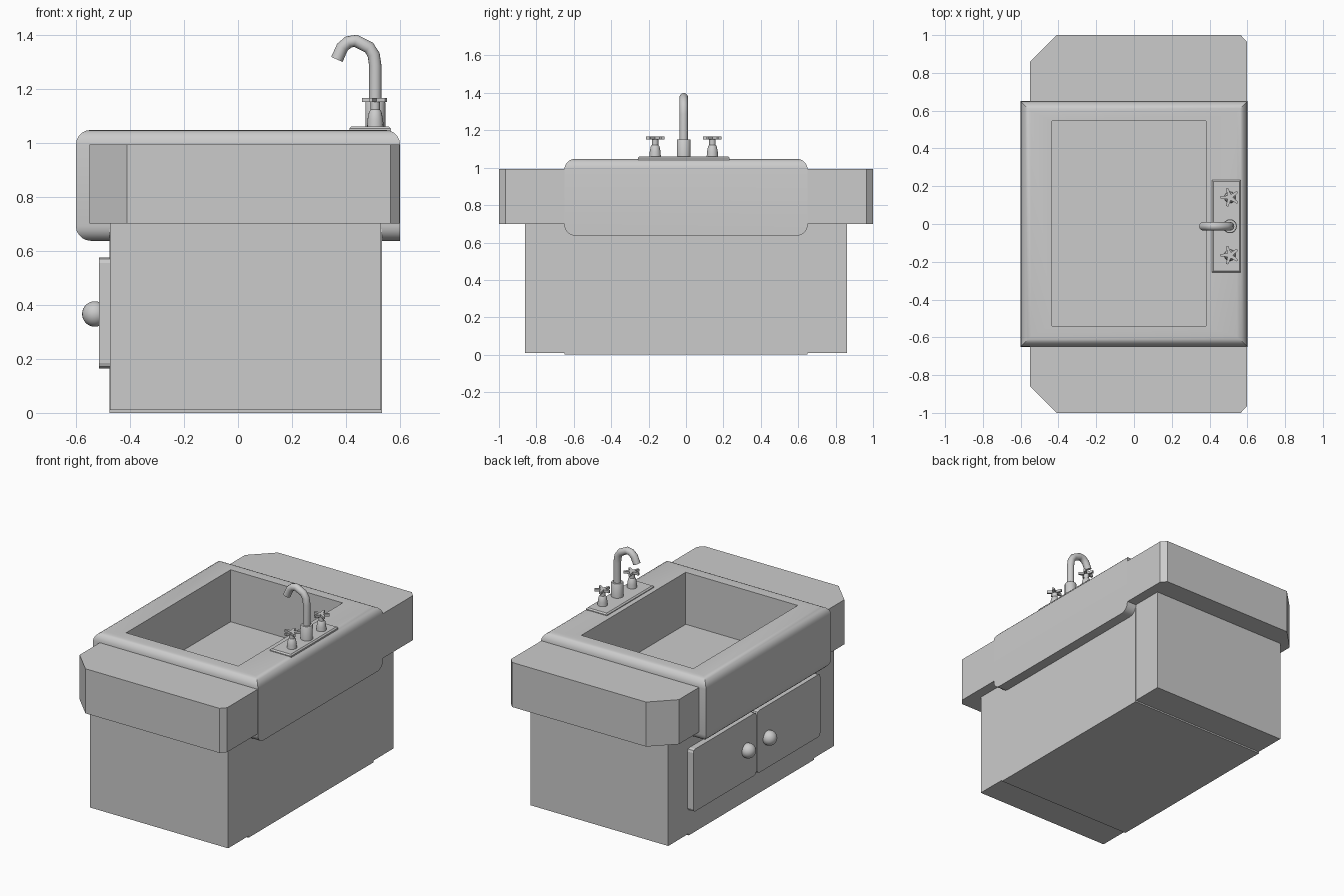
import bpy, bmesh
from math import radians, pi, cos, sin
from mathutils import Matrix

if "Cube" in bpy.data.objects:
    bpy.data.objects.remove(bpy.data.objects["Cube"])


def finish(bm, name, smooth=False):
    bmesh.ops.recalc_face_normals(bm, faces=bm.faces)
    me = bpy.data.meshes.new(name)
    bm.to_mesh(me)
    bm.free()
    ob = bpy.data.objects.new(name, me)
    bpy.context.collection.objects.link(ob)
    if smooth:
        bpy.ops.object.select_all(action='DESELECT')
        ob.select_set(True)
        bpy.context.view_layer.objects.active = ob
        bpy.ops.object.shade_smooth_by_angle(angle=radians(40))
    return ob


def box(name, x, y, z, bevel=0, segments=1, pick=None, smooth=False):
    """Box from ranges; pick(direction, midpoint) chooses the bevelled edges."""
    bm = bmesh.new()
    bmesh.ops.create_cube(bm, size=1)
    for v in bm.verts:
        v.co = [r[0] if c < 0 else r[1] for c, r in zip(v.co, (x, y, z))]
    if bevel:
        edges = []
        for e in bm.edges:
            a, b = e.verts[0].co, e.verts[1].co
            if pick is None or pick((b - a).normalized(), (a + b) / 2):
                edges.append(e)
        bmesh.ops.bevel(bm, geom=edges, offset=bevel, segments=segments,
                        profile=0.5, affect='EDGES')
    return finish(bm, name, smooth)


def prism(name, outline, z0, z1):
    bm = bmesh.new()
    f = bm.faces.new([bm.verts.new((px, py, z0)) for px, py in outline])
    up = bmesh.ops.extrude_face_region(bm, geom=[f])['geom']
    bmesh.ops.translate(bm, vec=(0, 0, z1 - z0),
                        verts=[g for g in up if isinstance(g, bmesh.types.BMVert)])
    if not any(abs(g.calc_center_median().z - z0) < 1e-6 for g in bm.faces):
        bm.faces.new([v for v in bm.verts if abs(v.co.z - z0) < 1e-6])
    return finish(bm, name)


def lathe(name, profile, x, y, sides=16):
    """Capped turned part from (radius, z) rings."""
    bm = bmesh.new()
    rings = [[bm.verts.new((x + r * cos(2 * pi * i / sides), y + r * sin(2 * pi * i / sides), z))
              for i in range(sides)] for r, z in profile]
    for a, b in zip(rings, rings[1:]):
        for i in range(sides):
            j = (i + 1) % sides
            bm.faces.new((a[i], a[j], b[j], b[i]))
    bm.faces.new(rings[0])
    bm.faces.new(rings[-1])
    return finish(bm, name, True)


# Cabinet: centre section reaches the floor, side sections sit a hair higher
box("cabinet_centre", (-0.475, 0.532), (-0.65, 0.65), (0, 0.68))
for s, side in ((1, "left"), (-1, "right")):
    box("cabinet_" + side, (-0.473, 0.53), sorted((s * 0.64, s * 0.86)), (0.01, 0.72))
    # Counter wings with clipped outer corners
    pts = [(-0.55, 0.61), (-0.55, 0.86), (-0.41, 1.0), (0.565, 1.0), (0.597, 0.965), (0.597, 0.61)]
    prism("counter_" + side, [(px, s * py) for px, py in pts], 0.70, 0.993)

# Sink block: rounded top rim and rounded lower edges except at the rear
sink = box("sink", (-0.6, 0.6), (-0.65, 0.65), (0.637, 1.047), 0.055, 5,
           lambda d, m: abs(d.z) < 0.5 and not (m.z < 0.8 and m.x > 0.5))
cutter = box("basin_cutter", (-0.435, 0.38), (-0.54, 0.545), (0.705, 1.3))
cutter.hide_render = True
mod = sink.modifiers.new("basin", 'BOOLEAN')
mod.operation = 'DIFFERENCE'
mod.solver = 'EXACT'
mod.object = cutter
bpy.ops.object.select_all(action='DESELECT')
sink.select_set(True)
bpy.context.view_layer.objects.active = sink
bpy.ops.object.modifier_apply(modifier=mod.name)
bpy.data.objects.remove(cutter)
bpy.ops.object.shade_smooth_by_angle(angle=radians(30))

# Doors with softened corners, and round knobs
for s, side in ((1, "left"), (-1, "right")):
    box("door_" + side, (-0.515, -0.46), sorted((s * 0.004, s * 0.66)), (0.165, 0.575),
        0.02, 2, lambda d, m: abs(d.x) > 0.5)
    bm = bmesh.new()
    bmesh.ops.create_uvsphere(bm, u_segments=24, v_segments=14, radius=0.047,
                              matrix=Matrix.Translation((-0.53, s * 0.11, 0.366)))
    finish(bm, "knob_" + side, True)

# Faucet plate and spout collar
FX, FY = 0.508, -0.012
box("faucet_plate", (0.412, 0.566), (-0.257, 0.233), (1.03, 1.06), 0.008, 1,
    lambda d, m: abs(d.z) < 0.5 and m.z > 1.05)
lathe("spout_collar", [(0.037, 1.05), (0.037, 1.148), (0.034, 1.152)], FX, FY)

# Curved spout pipe swept along its centre line
path = [(0.508, 1.14), (0.508, 1.285), (0.502, 1.325), (0.485, 1.352), (0.435, 1.377),
        (0.408, 1.372), (0.386, 1.353), (0.366, 1.308)]
bm = bmesh.new()
rings, R, N = [], 0.023, 14
for k, (px, pz) in enumerate(path):
    a, b = path[max(k - 1, 0)], path[min(k + 1, len(path) - 1)]
    tx, tz = b[0] - a[0], b[1] - a[1]
    n = (tx * tx + tz * tz) ** 0.5
    tx, tz = tx / n, tz / n
    rings.append([bm.verts.new((px + R * cos(t) * tz, FY + R * sin(t), pz - R * cos(t) * tx))
                  for t in (2 * pi * i / N for i in range(N))])
for a, b in zip(rings, rings[1:]):
    for i in range(N):
        j = (i + 1) % N
        bm.faces.new((a[i], a[j], b[j], b[i]))
bm.faces.new(rings[0])
bm.faces.new(rings[-1])
finish(bm, "spout", True)

# Tap handles: tapered stem with a five-armed star on top
for s, side in ((1, "left"), (-1, "right")):
    hy = FY + s * 0.153
    lathe("handle_stem_" + side,
          [(0.031, 1.05), (0.029, 1.085), (0.023, 1.115), (0.017, 1.122), (0.017, 1.152)], FX, hy)
    star = []
    for k in range(5):
        a = pi + 2 * pi * k / 5
        for r, da in ((0.05, -0.12), (0.05, 0.12), (0.016, pi / 5)):
            star.append((FX + r * cos(a + da), hy + r * sin(a + da)))
    prism("handle_star_" + side, star, 1.15, 1.166)
